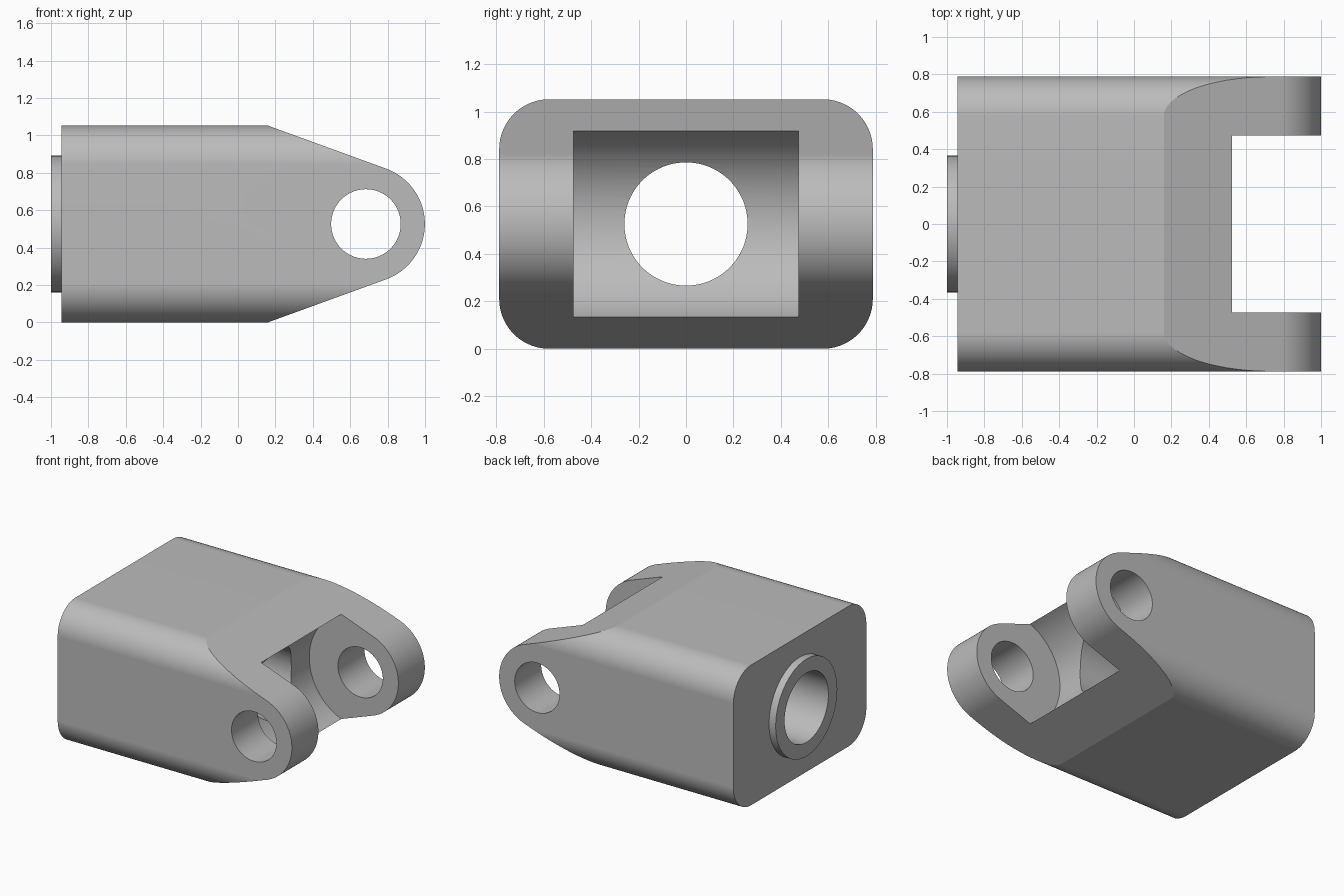
import bpy, bmesh
from math import radians, sin, cos
from mathutils import Matrix, Vector

cube = bpy.data.objects.get("Cube")
if cube:
    bpy.data.objects.remove(cube, do_unlink=True)

MID = 0.526                       # height of the bore and pin axes
PIN_X, EYE_R = 0.684, 0.315       # pin axis position and lug end radius
HALF_W, CORNER_R = 0.788, 0.21    # body half width and edge rounding
BACK, BOSS_END = -0.945, -1.0

grey = bpy.data.materials.new("plain_grey")
grey.use_nodes = True
colour = (0.5, 0.5, 0.5, 1)
grey.diffuse_color = colour
grey.node_tree.nodes["Principled BSDF"].inputs["Base Color"].default_value = colour


def prism(name, outline, offset):
    """Extrude a closed 3D outline along an offset."""
    bm = bmesh.new()
    face = bm.faces.new([bm.verts.new(p) for p in outline])
    new = bmesh.ops.extrude_face_region(bm, geom=[face])["geom"]
    bmesh.ops.translate(bm, vec=offset, verts=[v for v in new if isinstance(v, bmesh.types.BMVert)])
    bmesh.ops.recalc_face_normals(bm, faces=bm.faces)
    mesh = bpy.data.meshes.new(name)
    bm.to_mesh(mesh)
    bm.free()
    mesh.materials.append(grey)
    obj = bpy.data.objects.new(name, mesh)
    bpy.context.collection.objects.link(obj)
    return obj


def arc(cx, cy, r, start, end, steps):
    angles = [radians(start + (end - start) * i / steps) for i in range(steps + 1)]
    return [(cx + r * cos(a), cy + r * sin(a)) for a in angles]


def cylinder_x(name, r, x0, x1):
    ring = arc(0, MID, r, 0, 360, 96)[:-1]
    return prism(name, [(x0, y, z) for y, z in ring], (x1 - x0, 0, 0))


def cylinder_y(name, r, half):
    ring = arc(PIN_X, MID, r, 0, 360, 96)[:-1]
    return prism(name, [(x, -half, z) for x, z in ring], (0, 2 * half, 0))


def combine(target, tool, operation):
    """Apply a boolean and discard its tool."""
    mod = target.modifiers.new("combine", "BOOLEAN")
    mod.operation, mod.solver, mod.object = operation, "EXACT", tool
    bpy.context.view_layer.objects.active = target
    bpy.ops.object.modifier_apply(modifier=mod.name)
    bpy.data.objects.remove(tool, do_unlink=True)


# Body: rounded block running along x
section = []
for sy, sz, start in ((1, 1, 0), (-1, 1, 90), (-1, -1, 180), (1, -1, 270)):
    section += arc(sy * (HALF_W - CORNER_R), MID + sz * (MID - CORNER_R),
                   CORNER_R, start, start + 90, 14)
body = prism("clevis_body", [(BACK, y, z) for y, z in section], (2.2, 0, 0))

# Side profile: tapered faces tangent to the round lug end
nose = arc(PIN_X, MID, EYE_R, -70, 70, 48)
x, z = nose[-1]
reach = 1.0
top = (x - reach * sin(radians(70)), z + reach * cos(radians(70)))
profile = nose + [top, (-1.2, top[1]), (-1.2, 2 * MID - top[1]), (top[0], 2 * MID - top[1])]
side = prism("side_profile", [(px, -1, pz) for px, pz in profile], (0, 2, 0))
combine(body, side, "INTERSECT")

# Raised boss on the back, round-floored slot, pin holes and long bore
combine(body, cylinder_x("boss", 0.365, BOSS_END, -0.8), "UNION")
combine(body, cylinder_y("slot", 0.424, 0.474), "DIFFERENCE")
combine(body, cylinder_y("pin_holes", 0.186, 1), "DIFFERENCE")
combine(body, cylinder_x("bore", 0.26, -1.2, 0.6), "DIFFERENCE")

# Smooth curved faces, keep the machined edges crisp
bpy.ops.object.select_all(action="DESELECT")
body.select_set(True)
bpy.context.view_layer.objects.active = body
bpy.ops.object.shade_smooth_by_angle(angle=radians(15))
weighted = body.modifiers.new("flat_normals", "WEIGHTED_NORMAL")
weighted.keep_sharp = True
